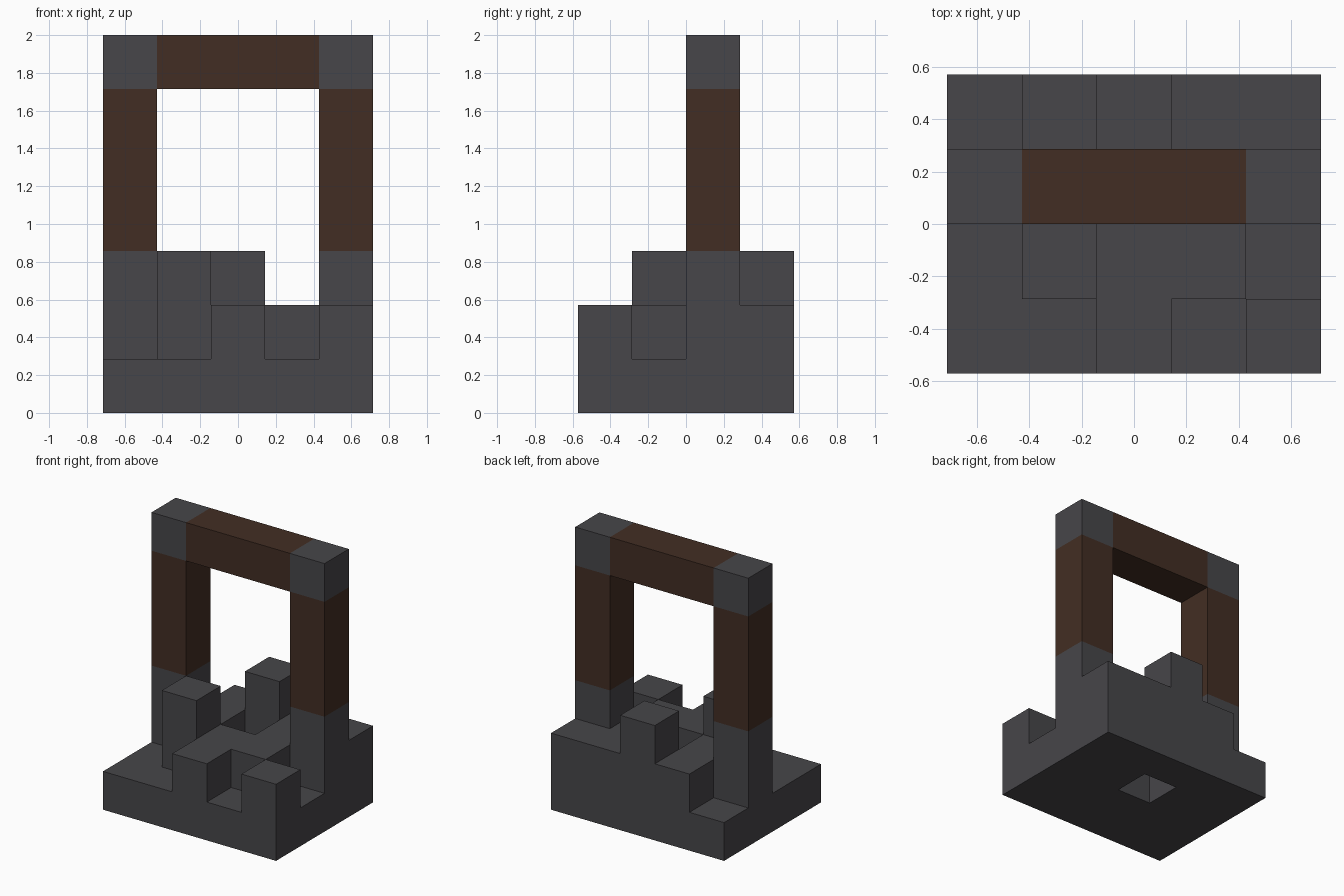
import bpy
import bmesh
from mathutils import Vector

cube = bpy.data.objects.get("Cube")
if cube:
    bpy.data.objects.remove(cube, do_unlink=True)

U = 2 / 7                          # edge length of one block
ORIGIN = Vector((-2.5, -2, 0))     # front right bottom corner, in blocks


def material(name, color):
    mat = bpy.data.materials.new(name)
    mat.use_nodes = True
    mat.diffuse_color = color
    bsdf = next(n for n in mat.node_tree.nodes if n.type == 'BSDF_PRINCIPLED')
    bsdf.inputs["Base Color"].default_value = color
    bsdf.inputs["Roughness"].default_value = 0.9
    return mat


stone = material("dark stone", (0.063, 0.061, 0.067, 1))
wood = material("dark wood", (0.055, 0.027, 0.017, 1))

cells = {}                         # block position -> part name


def fill(part, xs, ys, zs):
    for x in xs:
        for y in ys:
            for z in zs:
                cells[x, y, z] = part


# Foundation slab
fill("foundation", range(5), range(4), range(1))

# Broken ring of the well wall, with two taller stones
fill("well_wall", range(1, 4), range(1, 4), range(1, 2))
fill("well_wall", [1], [1], [2])
fill("well_wall", [2], [3], [2])

# Loose stones beside the wall
for x, y in ((2, 0), (4, 0), (4, 3)):
    fill("loose_stones", [x], [y], [1])

# Frame over the well
for x, side in ((0, "right"), (4, "left")):
    fill(side + "_post_base", [x], [2], range(1, 3))
    fill(side + "_post", [x], [2], range(3, 6))
    fill(side + "_corner_stone", [x], [2], [6])
fill("cross_beam", range(1, 4), [2], [6])

# Open shaft through the middle
for z in range(2):
    del cells[2, 2, z]


def build(part, mat):
    """Make one part from its blocks, leaving out faces hidden by other blocks."""
    bm = bmesh.new()
    for cell in [c for c, p in cells.items() if p == part]:
        center = Vector(cell) + Vector((0.5, 0.5, 0.5))
        for axis in range(3):
            for sign in (-1, 1):
                n = Vector((0, 0, 0))
                n[axis] = sign
                if tuple(int(v) for v in Vector(cell) + n) in cells:
                    continue
                a = Vector((n.y, n.z, n.x))
                b = n.cross(a)
                corners = (a + b, b - a, -a - b, a - b)
                bm.faces.new([bm.verts.new((center + (n + c) / 2 + ORIGIN) * U)
                              for c in corners])
    bmesh.ops.remove_doubles(bm, verts=bm.verts, dist=0.001)
    mesh = bpy.data.meshes.new(part)
    bm.to_mesh(mesh)
    bm.free()
    mesh.materials.append(mat)
    bpy.context.collection.objects.link(bpy.data.objects.new(part, mesh))


for part in dict.fromkeys(cells.values()):
    build(part, wood if part.endswith(("_post", "_beam")) else stone)
